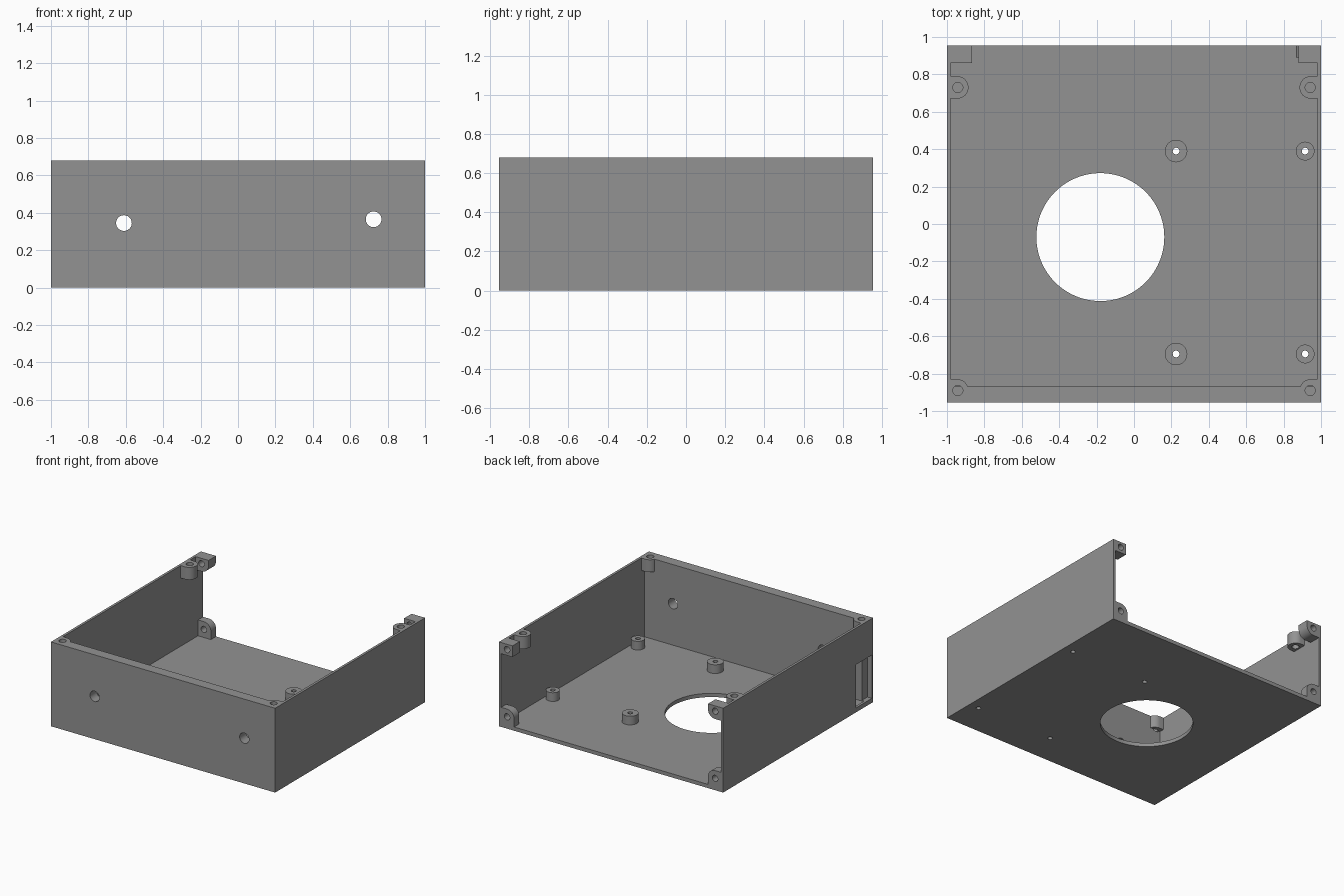
import bpy, bmesh, math
from mathutils import Vector

if "Cube" in bpy.data.objects:
    bpy.data.objects.remove(bpy.data.objects["Cube"])

W, D, H = 1.0, 0.955, 0.68      # half width, half depth, height
FLOOR, SIDE, FRONT = 0.03, 0.02, 0.085

grey = bpy.data.materials.new("plastic grey")
grey.diffuse_color = (0.29, 0.29, 0.29, 1)
grey.use_nodes = True
grey.node_tree.nodes["Principled BSDF"].inputs["Base Color"].default_value = grey.diffuse_color


def prism(name, points, axis, lo, hi):
    """Extrude a 2D outline along an axis: 'z' takes (x, y), 'y' takes (x, z)."""
    def place(p, t):
        return Vector((p[0], p[1], t)) if axis == 'z' else Vector((p[0], t, p[1]))
    bm = bmesh.new()
    low = [bm.verts.new(place(p, lo)) for p in points]
    high = [bm.verts.new(place(p, hi)) for p in points]
    bm.faces.new(low)
    bm.faces.new(high)
    n = len(points)
    for i in range(n):
        j = (i + 1) % n
        bm.faces.new((low[i], low[j], high[j], high[i]))
    bmesh.ops.recalc_face_normals(bm, faces=bm.faces)
    mesh = bpy.data.meshes.new(name)
    bm.to_mesh(mesh)
    bm.free()
    mesh.materials.append(grey)
    ob = bpy.data.objects.new(name, mesh)
    bpy.context.collection.objects.link(ob)
    return ob


def rect(x0, y0, x1, y1):
    return [(x0, y0), (x1, y0), (x1, y1), (x0, y1)]


def arc(cx, cy, r, a0, a1, n):
    return [(cx + r * math.cos(math.radians(a0 + (a1 - a0) * i / n)),
             cy + r * math.sin(math.radians(a0 + (a1 - a0) * i / n))) for i in range(n + 1)]


def circle(cx, cy, r, n=48):
    return arc(cx, cy, r, 0, 360, n)[:-1]


def combine(target, tool, operation):
    mod = target.modifiers.new(operation, 'BOOLEAN')
    mod.operation = operation
    mod.solver = 'EXACT'
    mod.object = tool
    bpy.context.view_layer.objects.active = target
    bpy.ops.object.modifier_apply(modifier=mod.name)
    bpy.data.objects.remove(tool)


def mirrored(points, s):
    return [(s * x, y) for x, y in points]


# Floor, side walls and front wall as one open-backed U outline
body = prism("enclosure", rect(-W, -D, W, D), 'z', 0, FLOOR)
u_outline = [(-W, -D), (W, -D), (W, D), (W - SIDE, D), (W - SIDE, -D + FRONT),
             (-W + SIDE, -D + FRONT), (-W + SIDE, D), (-W, D)]
adds = [prism("walls", u_outline, 'z', 0, H)]
cuts = []

# Screw bosses for the lid and tabs for the rear panel, on both sides
BX, BR = 0.945, 0.06
TX, TZ, TR = 0.928, 0.095, 0.063
for s in (-1, 1):
    rear = [(W, 0.73 + BR)] + arc(BX, 0.73, BR, 90, 270, 20) + [(W, 0.73 - BR)]
    front = [(W, -D), (W, -0.89 + BR)] + arc(BX, -0.89, BR, 90, 180, 10) + [(BX - BR, -D)]
    for label, outline, y in (("rear_boss", rear, 0.73), ("front_boss", front, -0.89)):
        adds.append(prism(label, mirrored(outline, s), 'z', 0.58, H))
        cuts.append(prism("boss_hole", circle(s * 0.942, y, 0.027, 32), 'z', 0.57, H + 0.1))
    # lower tab, rounded at its inner top corner
    tab = [(W, 0), (W, TZ + TR)] + arc(TX, TZ, TR, 90, 180, 10) + [(TX - TR, 0)]
    adds.append(prism("lower_tab", mirrored(tab, s), 'y', 0.89, D))
    cuts.append(prism("lower_tab_hole", circle(s * TX, TZ, 0.025, 32), 'y', 0.87, D + 0.1))
    # upper tab, rounded below on the left and square on the right
    if s < 0:
        top = [(W, H), (TX - TR, H)] + arc(TX, 0.637, TR, 180, 270, 10) + [(W, 0.637 - TR)]
    else:
        top = rect(0.88, 0.59, W, H)
    adds.append(prism("upper_tab", mirrored(top, s), 'y', 0.86, D))
    cuts.append(prism("upper_tab_hole", circle(s * TX, 0.637, 0.025, 32), 'y', 0.84, D + 0.1))

# Board standoffs on the floor
for x, r in ((0.225, 0.06), (0.915, 0.05)):
    for y in (0.39, -0.695):
        adds.append(prism("standoff", circle(x, y, r, 40), 'z', 0.01, 0.10))
        cuts.append(prism("standoff_hole", circle(x, y, 0.018, 24), 'z', -0.1, 0.2))

# Large floor opening, front wall holes and the window in the left wall
cuts.append(prism("floor_opening", circle(-0.18, -0.07, 0.342, 96), 'z', -0.1, 0.2))
for x, z in ((-0.61, 0.345), (0.725, 0.365)):
    cuts.append(prism("front_hole", circle(x, z, 0.042), 'y', -1.1, -0.8))
cuts.append(prism("side_window", rect(-1.1, -0.94, -0.96, -0.74), 'z', 0.036, 0.385))

for ob in adds:
    combine(body, ob, 'UNION')
for ob in cuts:
    combine(body, ob, 'DIFFERENCE')

bpy.ops.object.select_all(action='DESELECT')
body.select_set(True)
bpy.context.view_layer.objects.active = body
bpy.ops.object.shade_smooth_by_angle(angle=math.radians(30))
